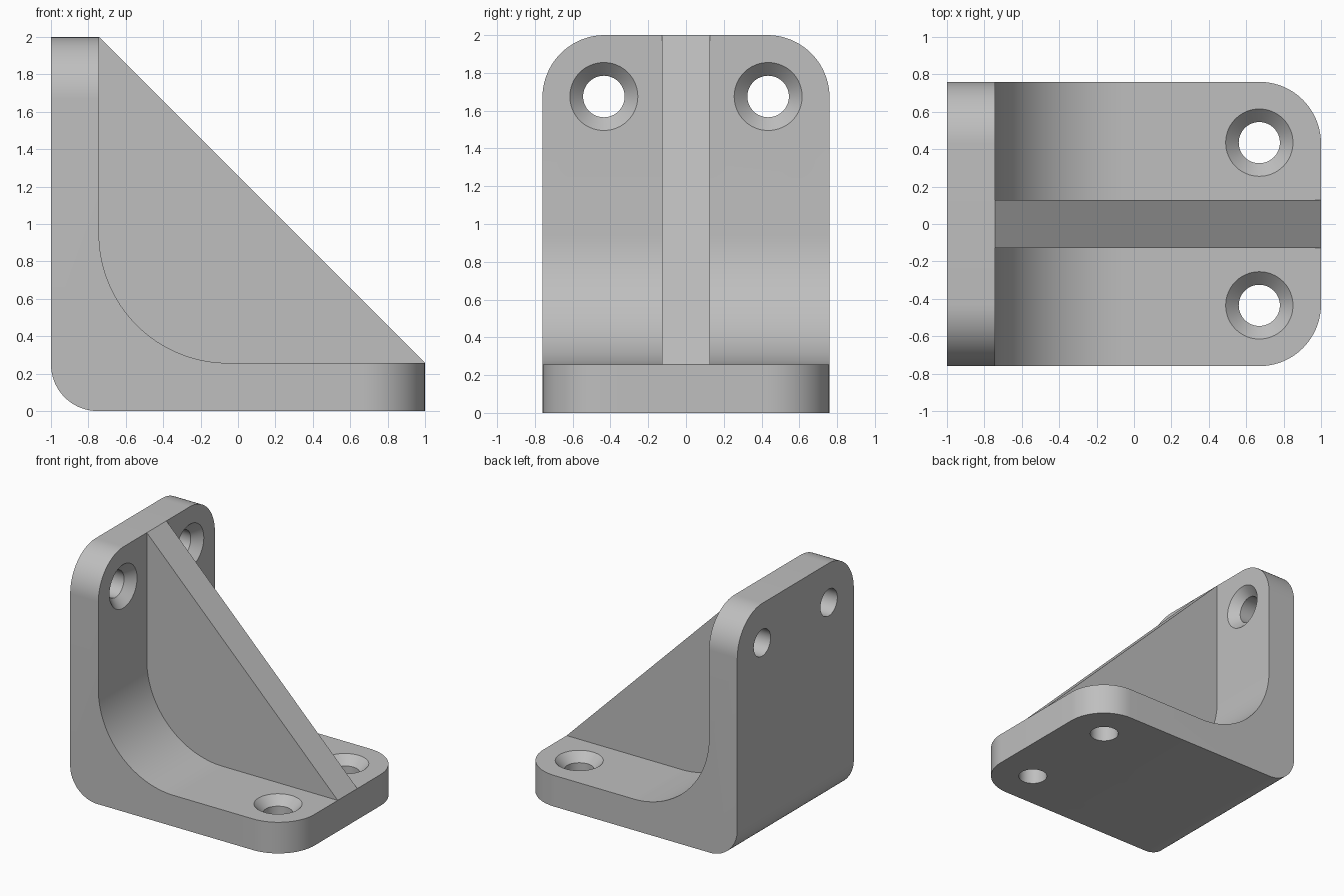
import bpy, bmesh
from math import sin, cos, pi
from mathutils import Matrix, Vector

cube = bpy.data.objects.get("Cube")
if cube:
    bpy.data.objects.remove(cube, do_unlink=True)

HALF_W = 0.76      # half width of the bracket
THICK = 0.257      # plate thickness
CORNER = 0.33      # plate corner radius
FILLET = 0.69      # inner bend radius
OUTER = 0.25       # outer bend radius
INNER = THICK - 1  # inner face of the upright plate

grey = bpy.data.materials.new("plain grey")
grey.use_nodes = True
colour = (0.52, 0.52, 0.52, 1)
grey.diffuse_color = colour
grey.node_tree.nodes["Principled BSDF"].inputs["Base Color"].default_value = colour


def arc(cx, cz, r, start, end, n):
    angles = [start + (end - start) * i / n for i in range(n + 1)]
    return [(cx + r * cos(a), cz + r * sin(a)) for a in angles]


def extrude_profile(points, half):
    """Extrude an (x, z) outline between y = -half and y = half."""
    bm = bmesh.new()
    face = bm.faces.new([bm.verts.new((x, -half, z)) for x, z in points])
    out = bmesh.ops.extrude_face_region(bm, geom=[face])
    moved = [v for v in out["geom"] if isinstance(v, bmesh.types.BMVert)]
    bmesh.ops.translate(bm, verts=moved, vec=(0, 2 * half, 0))
    bmesh.ops.recalc_face_normals(bm, faces=bm.faces)
    return bm


def add_object(name, bm):
    mesh = bpy.data.meshes.new(name)
    bm.to_mesh(mesh)
    bm.free()
    mesh.materials.append(grey)
    obj = bpy.data.objects.new(name, mesh)
    bpy.context.collection.objects.link(obj)
    return obj


def add_screw_cutter(bm, matrix, sides=64):
    """Countersunk hole along local z, with the plate surface at z = 0."""
    steps = [(0.11, -0.4), (0.11, -0.07), (0.18, 0), (0.18, 0.1)]
    rings = [[bm.verts.new(matrix @ Vector((r * cos(2 * pi * i / sides),
                                            r * sin(2 * pi * i / sides), z)))
              for i in range(sides)] for r, z in steps]
    for low, high in zip(rings, rings[1:]):
        for i in range(sides):
            j = (i + 1) % sides
            bm.faces.new((low[i], low[j], high[j], high[i]))
    bm.faces.new(rings[0][::-1])
    bm.faces.new(rings[-1])


# Bent plate: L outline with an inner fillet and a rounded heel
bend = arc(INNER + FILLET, THICK + FILLET, FILLET, 1.5 * pi, pi, 32)
heel = arc(OUTER - 1, OUTER, OUTER, pi, 1.5 * pi, 20)
bm = extrude_profile([(1, 0), (1, THICK)] + bend + [(INNER, 2), (-1, 2)] + heel, HALF_W)

# Round the free corners of both plates
corners = []
for e in bm.edges:
    a, b = (v.co for v in e.verts)
    at_end = (a.x > 0.99 and b.x > 0.99) or (a.z > 1.99 and b.z > 1.99)
    if at_end and abs(a.y - b.y) < 0.01:
        corners.append(e)
bmesh.ops.bevel(bm, geom=corners, offset=CORNER, offset_type='OFFSET',
                segments=20, profile=0.5, affect='EDGES')
plate = add_object("bent_plate", bm)

# Countersunk screw holes, two in each plate
bm = bmesh.new()
for y in (-0.435, 0.435):
    add_screw_cutter(bm, Matrix.Translation((0.67, y, THICK)))
    add_screw_cutter(bm, Matrix.Translation((INNER, y, 1.675)) @ Matrix.Rotation(pi / 2, 4, 'Y'))
bmesh.ops.recalc_face_normals(bm, faces=bm.faces)
cutter = add_object("screw_hole_cutter", bm)
cutter.hide_render = True

cut = plate.modifiers.new("screw_holes", 'BOOLEAN')
cut.operation = 'DIFFERENCE'
cut.solver = 'EXACT'
cut.object = cutter
bpy.context.view_layer.objects.active = plate
bpy.ops.object.modifier_apply(modifier=cut.name)
bpy.data.objects.remove(cutter, do_unlink=True)

# Triangular rib seated in the bend
rib = add_object("gusset_rib", extrude_profile([(1, THICK)] + bend + [(INNER, 2)], 0.128))

# Smooth curves, sharp edges
bpy.ops.object.select_all(action='DESELECT')
for obj in (plate, rib):
    obj.select_set(True)
bpy.context.view_layer.objects.active = plate
bpy.ops.object.shade_smooth_by_angle(angle=pi / 6)
